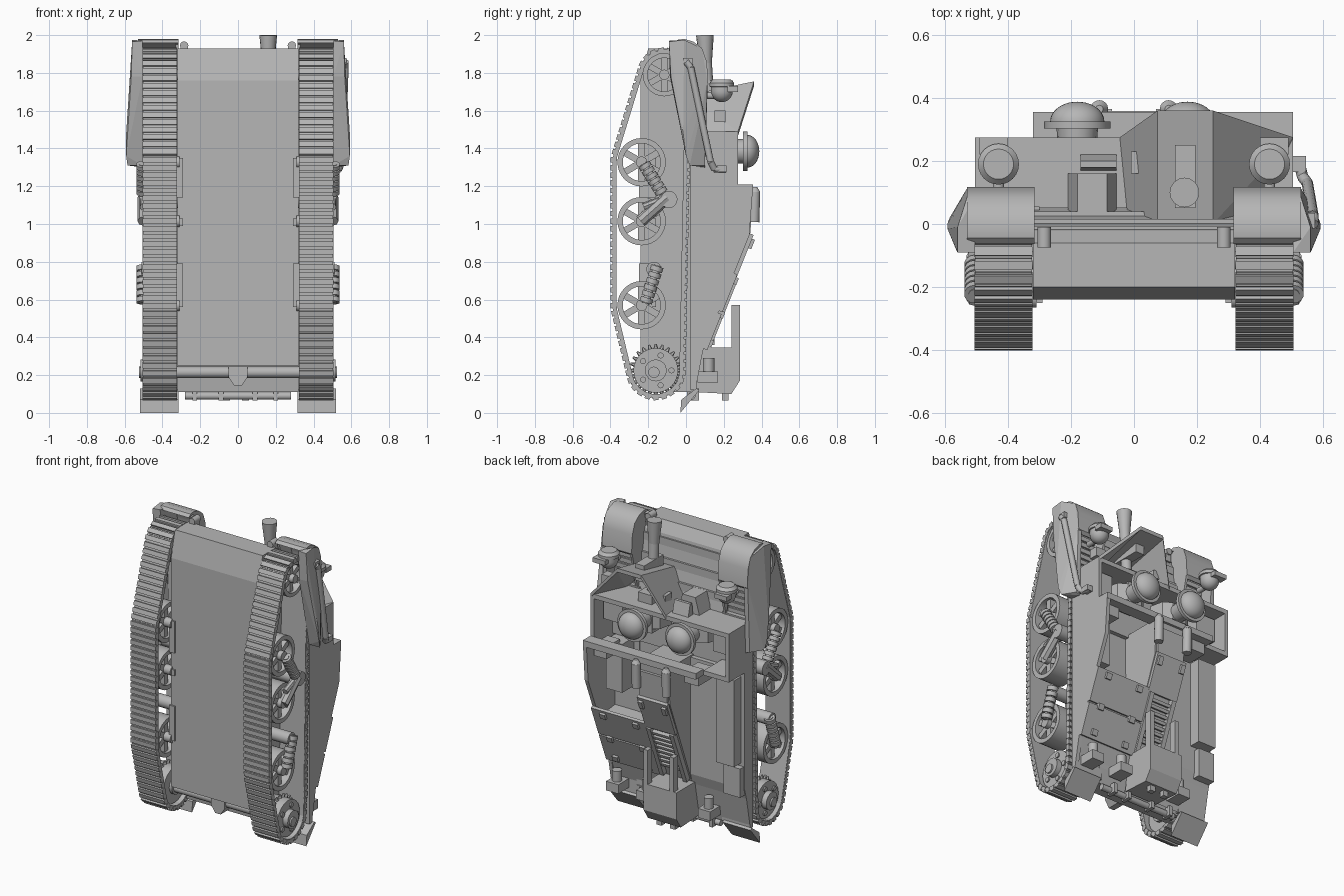
import bpy, bmesh, math
from mathutils import Vector, Matrix, geometry

cube = bpy.data.objects.get("Cube")
if cube:
    bpy.data.objects.remove(cube, do_unlink=True)

grey = bpy.data.materials.new("armour_grey")
grey.use_nodes = True
grey.diffuse_color = (0.47, 0.47, 0.47, 1)
grey.node_tree.nodes["Principled BSDF"].inputs["Base Color"].default_value = (0.47, 0.47, 0.47, 1)


def finish(name, bm, smooth=False):
    bmesh.ops.recalc_face_normals(bm, faces=bm.faces)
    me = bpy.data.meshes.new(name)
    bm.to_mesh(me)
    bm.free()
    me.materials.append(grey)
    ob = bpy.data.objects.new(name, me)
    bpy.context.collection.objects.link(ob)
    if smooth:
        bpy.ops.object.select_all(action='DESELECT')
        ob.select_set(True)
        bpy.context.view_layer.objects.active = ob
        bpy.ops.object.shade_smooth_by_angle(angle=math.radians(35))


def solid(name, pts):
    """Convex solid around a handful of points."""
    bm = bmesh.new()
    for p in pts:
        bm.verts.new(p)
    bmesh.ops.convex_hull(bm, input=bm.verts)
    bmesh.ops.dissolve_limit(bm, angle_limit=0.01, verts=bm.verts, edges=bm.edges)
    finish(name, bm)


def box(name, x0, x1, y0, y1, z0, z1):
    solid(name, [(x, y, z) for x in (x0, x1) for y in (y0, y1) for z in (z0, z1)])


def prism(name, prof, x0, x1, smooth=False):
    """Extrude a (y, z) outline across x."""
    bm = bmesh.new()
    a, b = [[bm.verts.new((x, y, z)) for y, z in prof] for x in (x0, x1)]
    bm.faces.new(a)
    bm.faces.new(b)
    for i in range(len(prof)):
        bm.faces.new((a[i - 1], a[i], b[i], b[i - 1]))
    finish(name, bm, smooth)


def rod(name, p0, p1, r0, r1=None, n=16):
    p0, p1 = Vector(p0), Vector(p1)
    d = p1 - p0
    bm = bmesh.new()
    m = Matrix.Translation((p0 + p1) / 2) @ d.to_track_quat('Z', 'Y').to_matrix().to_4x4()
    bmesh.ops.create_cone(bm, cap_ends=True, segments=n, radius1=r0,
                          radius2=r0 if r1 is None else r1, depth=d.length, matrix=m)
    finish(name, bm, n > 8)


def lathe(name, prof, centre, axis, n=32, closed=False):
    """Turn (radius, height) points around an axis."""
    bm = bmesh.new()
    vs = [bm.verts.new((r, 0, h)) for r, h in prof]
    es = [bm.edges.new(p) for p in zip(vs, vs[1:])]
    if closed:
        es.append(bm.edges.new((vs[-1], vs[0])))
    bmesh.ops.spin(bm, geom=vs + es, cent=(0, 0, 0), axis=(0, 0, 1), angle=math.tau, steps=n)
    bmesh.ops.remove_doubles(bm, verts=bm.verts, dist=0.0004)
    bm.transform(Matrix.Translation(centre) @ Vector(axis).to_track_quat('Z', 'Y').to_matrix().to_4x4())
    finish(name, bm, True)


def wheel(name, s, y, z, r, spokes):
    lathe(name + "_rim", [(r * .78, 0), (r, 0), (r, .15), (r * .78, .15)], (s * .34, y, z), (s, 0, 0), 32, True)
    rod(name + "_hub", (s * .31, y, z), (s * .50, y, z), r * .24)
    for i in range(spokes):
        a = math.tau * (i + .5) / spokes
        c, q = math.cos(a), math.sin(a)
        w = r * .14
        solid(name + "_spoke", [(s * x, y + c * d - q * w * e, z + q * d + c * w * e)
                                for x in (.36, .47) for d in (r * .2, r * .82) for e in (1, -1)])


# Track loop wraps tightly round the wheels
WHEELS = [(-.235, 1.327), (-.235, 1.015), (-.235, .57)]
IDLER, SPROCKET = (-.115, 1.79), (-.16, .225)


def track(s):
    cloud = [Vector((y + r * math.cos(k * math.tau / 48), z + r * math.sin(k * math.tau / 48)))
             for (y, z), r in [(w, .143) for w in WHEELS] + [(IDLER, .122), (SPROCKET, .136)] for k in range(48)]
    loop = [cloud[i] for i in geometry.convex_hull_2d(cloud)]
    segs = list(zip(loop, loop[1:] + loop[:1]))
    total = sum((b - a).length for a, b in segs)
    n = 98
    bm = bmesh.new()
    for i in range(n):
        t = total * i / n
        for a, b in segs:
            length = (b - a).length
            if t <= length:
                break
            t -= length
        p, d = a.lerp(b, t / length), (b - a).normalized()
        rot = Matrix.Rotation(math.atan2(d.y, d.x), 4, 'X')
        base = Matrix.Translation((s * .414, p.x, p.y)) @ rot
        for size, off in (((.18, total / n * 1.04, .022), 0), ((.184, total / n * .7, .03), -.007)):
            bmesh.ops.create_cube(bm, matrix=base @ Matrix.Translation((0, 0, off)) @ Matrix.Diagonal((*size, 1)))
    finish("track", bm)


def spring(s, a, b):
    a, b = Vector((s * .505, *a)), Vector((s * .505, *b))
    rod("spring_core", a, b, .02)
    for i in range(6):
        c, d = a.lerp(b, (i + .12) / 6), a.lerp(b, (i + .88) / 6)
        rod("spring_coil", c, d, .034, n=14)


# Hull core
prism("hull", [(-.24, .25), (-.24, 1.76), (-.2, 1.93), (-.06, 1.93), (-.02, 1.86), (0, 1.73),
               (.05, 1.47), (.06, .2), (.03, .11), (-.08, .11), (-.1, .25)], -.32, .32)
for z, y in ((1.84, -.012), (1.72, .01), (1.6, .033)):
    box("glacis_step", -.32, .32, y - .04, y + .006, z - .05, z)
rod("rear_axle_bar", (-.525, -.17, .215), (.525, -.17, .215), .03)
solid("axle_knuckle", [(x, y, z) for x, z in ((-.05, .245), (.05, .245), (-.05, .19), (.05, .19), (-.02, .145), (.02, .145))
                       for y in (-.21, -.13)])
rod("tow_bar", (-.28, .03, .09), (.28, .03, .09), .02)
for x in (-.23, -.09, .09, .2):
    box("tow_bar_clamp", x - .012, x + .012, .005, .07, .065, .13)

for s in (1, -1):
    # Running gear
    track(s)
    for y, z in WHEELS:
        wheel("road_wheel", s, y, z, .128, 6)
    wheel("idler_wheel", s, *IDLER, .114, 6)
    y, z = SPROCKET
    lathe("sprocket", [(.055, 0), (.118, 0), (.118, .13), (.055, .13)], (s * .35, y, z), (s, 0, 0), 32, True)
    rod("sprocket_hub", (s * .33, y, z), (s * .515, y, z), .058)
    for i in range(5):
        a = math.tau * i / 5
        c, q = y + .083 * math.cos(a), z + .083 * math.sin(a)
        rod("sprocket_bolt", (s * .47, c, q), (s * .49, c, q), .016, n=10)
    for i in range(24):
        a = math.tau * i / 24
        u = Vector((math.cos(a), math.sin(a)))
        rod("sprocket_tooth", (s * .42, y + u.x * .1, z + u.y * .1), (s * .42, y + u.x * .14, z + u.y * .14), .018, .005, 6)
    spring(s, (-.225, 1.32), (-.125, 1.16))
    spring(s, (-.15, .78), (-.215, .58))
    rod("suspension_arm", (s * .5, -.1, 1.14), (s * .5, -.24, 1.015), .032, n=8)
    rod("suspension_arm", (s * .5, -.1, 1.14), (s * .5, -.225, 1.09), .02, n=8)
    rod("suspension_pivot", (s * .3, -.09, 1.13), (s * .525, -.09, 1.13), .045)
    rod("suspension_pivot", (s * .3, -.17, .76), (s * .51, -.17, .76), .04)
    for z0, z1 in ((1.14, 1.35), (.99, 1.03), (.56, .79)):
        box("suspension_bracket", s * .29, s * .33, -.25, -.16, z0, z1)

    # Mudguard with a wedge-shaped skirt on its outer side
    guard = [(-.045, 1.975), (-.01, 1.98), (.04, 1.965), (.085, 1.93), (.11, 1.86), (.118, 1.74)]
    inner = [(y - .018, z - .018) for y, z in reversed(guard)]
    prism("mudguard", guard + inner, s * .315, s * .53, True)
    solid("mudguard_skirt", [(s * x, y, z) for x, y, z in (
        (.505, -.09, 1.97), (.505, -.085, 1.78), (.505, -.02, 1.5), (.505, .02, 1.31), (.56, -.09, 1.965),
        (.56, -.01, 1.975), (.565, -.08, 1.78), (.592, .0, 1.36), (.585, .02, 1.31), (.592, -.015, 1.48),
        (.505, .085, 1.93), (.505, .115, 1.74), (.505, .1, 1.3), (.53, .085, 1.93), (.53, .113, 1.75), (.535, .1, 1.31))])
    solid("guard_inner_web", [(s * x, y, z) for x in (.315, .33) for y, z in
                              ((-.04, 1.95), (.04, 1.96), (.085, 1.92), (.112, 1.74), (.05, 1.47))])
    rod("tow_hook", (s * .285, -.075, 1.945), (s * .285, -.01, 1.945), .022, n=12)
    box("tow_hook_base", s * .265, s * .305, -.07, -.02, 1.88, 1.945)

    # Headlight
    dome = [(.058 * math.cos(a * math.pi / 16), -.06 * math.sin(a * math.pi / 16)) for a in range(8, -1, -1)]
    lathe("headlight", dome + [(.058, .02), (.065, .022), (.065, .042), (.048, .06), (0, .06)],
          (s * .43, .19, 1.705), (0, 0, 1), 24)
    rod("headlight_stalk", (s * .43, .09, 1.68), (s * .43, .19, 1.68), .018)
    box("headlight_bracket", s * .40, s * .49, .22, .275, 1.7, 1.73)

    # Track shelf and rear mud flap
    box("track_shelf", s * .30, s * .505, .025, .055, .12, 1.5)
    solid("mud_flap", [(s * x, y, z) for x in (.315, .52) for y, z in ((-.03, 0), (-.025, .07), (.055, .13), (.07, .12))])

    # Vent cylinders and posts beside the grille
    rod("vent_cylinder", (s * .11, .36, 1.01), (s * .11, .365, 1.17), .028)
    rod("vent_cylinder_cap", (s * .11, .365, 1.17), (s * .11, .365, 1.195), .028, .012)
    box("grille_post", s * .08, s * .11, .24, .285, .33, .57)

# Open fighting compartment
box("compartment_front", -.505, .505, .05, .275, 1.46, 1.49)
box("compartment_floor", -.505, .505, .05, .08, 1.16, 1.47)
box("right_wall", -.505, -.48, .05, .275, 1.17, 1.47)
box("compartment_rear_right", -.505, -.32, .05, .275, 1.17, 1.2)
box("compartment_rear_rail", -.32, .505, .275, .355, 1.17, 1.21)
for x0, x1 in ((-.47, -.33), (.33, .47)):
    box("stowage_box", x0, x1, .08, .19, 1.3, 1.45)

# Left side armour and the sloped tail
SIDE = [(.05, 1.48), (.05, .12), (.09, .33), (.335, .94), (.355, 1.2), (.275, 1.21), (.275, 1.48)]
prism("left_wall", SIDE, .48, .505)
prism("engine_housing", [(.05, 1.18), (.05, .2), (.09, .33), (.325, .94), (.34, 1.18)], -.11, .11)
prism("right_deck", [(.05, 1.17), (.05, .12), (.09, .33), (.11, .4), (.11, 1.17)], -.505, -.11)
box("right_locker", -.48, -.35, .1, .185, .57, 1.14)
box("right_tail_box", -.5, -.38, .05, .15, .36, .55)
prism("left_tail_body", [(.05, .68), (.05, .2), (.09, .33), (.22, .66)], .11, .48)
box("left_inner_locker", .34, .46, .05, .18, .84, 1.16)
for x0, x1 in ((.37, .46), (-.3, -.2)):
    box("upper_ledge_box", x0, x1, .16, .3, 1.1, 1.18)


def slope_plate(name, x0, x1, z0, z1, lift):
    """Plate lying on the sloped tail between two heights."""
    y0, y1 = [.09 + (z - .33) * .4 for z in (z0, z1)]
    prism(name, [(y0, z0), (y1, z1), (y1 + lift, z1 - lift * .4), (y0 + lift, z0 - lift * .4)], x0, x1)


slope_plate("tail_door_lower", .1, .505, .34, .53, .018)
slope_plate("tail_door_upper", .1, .505, .54, .74, .018)
for x in (.18, .42):
    for z in (.36, .51, .69):
        slope_plate("door_hinge", x - .02, x + .02, z, z + .035, .032)
slope_plate("engine_cover", -.11, .11, .72, .95, .02)
prism("engine_hatch", [(.32, .95), (.335, 1.12), (.355, 1.12), (.34, .95)], -.1, .1)
for i in range(8):
    slope_plate("grille_bar", -.07, .07, .43 + i * .035, .448 + i * .035, .022)
for x in (-.1, .07):
    slope_plate("grille_frame", x, x + .03, .36, .72, .03)
    slope_plate("cover_hinge", x, x + .03, .88, .93, .035)

# Tail housing and fittings
solid("tail_housing", [(x, y, z) for x in (-.13, .11)
                       for y, z in ((.05, .11), (.24, .1), (.285, .17), (.285, .345), (.08, .345))])
for x in (-.06, .04):
    box("tow_lug", x - .018, x + .018, .19, .225, .065, .12)
for x in (.2, .42, -.25):
    box("tail_fitting", x - .045, x + .045, .06, .17, .16, .22)
    rod("tail_canister", (x, .12, .2), (x, .12, .29), .03)

# Gun shield, a swept three-sided wall
RIM = [(-.045, 1.49, .275), (.075, 1.755, .36), (.25, 1.755, .36), (.505, 1.49, .275)]
FOOT = [(-.02, 1.49, .02), (.075, 1.68, 0), (.25, 1.68, 0), (.4, 1.49, .05)]
for i in range(3):
    pts = [(x, y, z) for x, z, y in (RIM[i], RIM[i + 1], FOOT[i], FOOT[i + 1])]
    solid("gun_shield", pts + [(x, y, z - .025) for x, y, z in pts])
box("shield_slit_frame", .40, .47, .15, .21, 1.54, 1.6)
rod("gun_barrel", (.16, .13, 1.45), (.16, .105, 1.86), .032)
rod("gun_muzzle", (.16, .105, 1.85), (.16, .1, 2), .032, .047)
box("gun_breech", .11, .21, .1, .2, 1.3, 1.55)
box("gun_mantlet", .13, .195, .05, .25, 1.65, 1.76)

# Driver hood and visor
solid("driver_hood", [(x, y, z) for x, z in ((-.21, 1.49), (-.055, 1.49), (-.18, 1.6), (-.085, 1.6)) for y in (.04, .16)])
solid("driver_visor", [(x, y, z) for x in (-.17, -.055) for y, z in ((.17, 1.49), (.22, 1.49), (.18, 1.57), (.2, 1.57))])
box("visor_slot", -.01, .04, .16, .23, 1.54, 1.59)

# Crew with brimmed helmets
for x in (-.18, .17):
    cap = [(.086 * math.cos(a * math.pi / 20), .012 + .063 * math.sin(a * math.pi / 20)) for a in range(11)]
    lathe("crew_helmet", [(0, -.01), (.105, -.01), (.105, .012)] + cap, (x, .313, 1.385), (0, 1, 0))
    rod("crew_head", (x, .17, 1.385), (x, .305, 1.385), .055, .066)
    solid("crew_shoulders", [(x + u, y, z) for u, y in ((-.12, .08), (.12, .08), (-.1, .17), (.1, .17), (-.05, .2), (.05, .2))
                             for z in (1.33, 1.44)])

# Side exhaust pipe
PIPE = [(.568, 0, 1.86), (.568, .025, 1.83), (.55, .13, 1.33), (.535, .15, 1.29), (.52, .21, 1.29)]
for a, b in zip(PIPE, PIPE[1:]):
    rod("exhaust_pipe", a, b, .018, n=12)
box("pipe_clamp", .5, .575, -.015, .035, 1.845, 1.88)
box("pipe_clamp", .5, .545, .165, .215, 1.275, 1.31)
